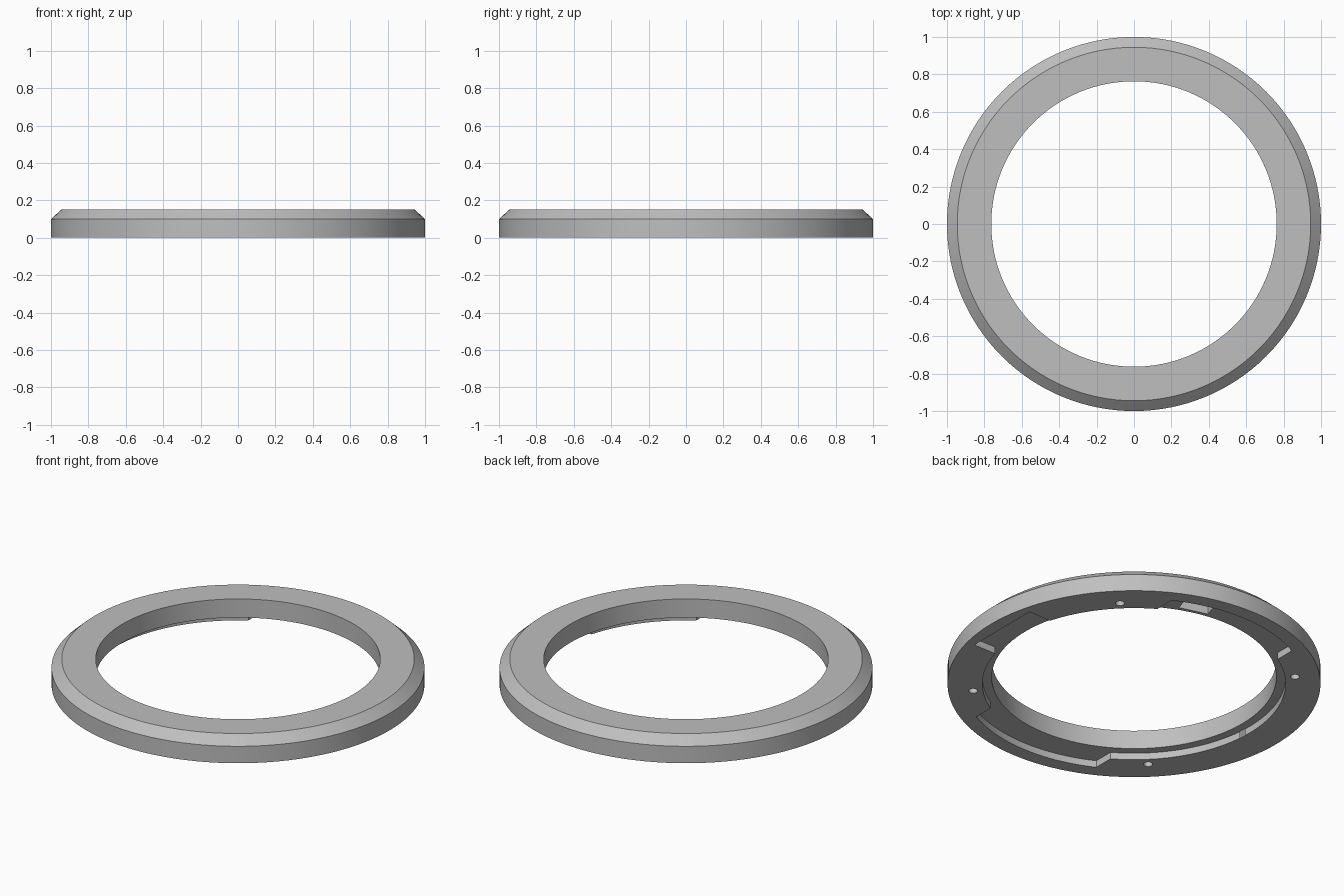
import bpy, bmesh
from math import pi, cos, sin, acos, asin, radians
from mathutils import Matrix, Vector

cube = bpy.data.objects.get("Cube")
if cube:
    bpy.data.objects.remove(cube, do_unlink=True)

SEGMENTS = 128
BORE, LEDGE, SLOT = 0.763, 0.813, 0.917   # radii
DEPTH = 0.04                              # depth of the underside recess
SLOT_HALF, NOTCH_HALF, NOTCH_X = 0.42, 0.23, 0.925

grey = bpy.data.materials.new("plain grey")
grey.use_nodes = True
colour = (0.52, 0.52, 0.52, 1)
grey.diffuse_color = colour
grey.node_tree.nodes["Principled BSDF"].inputs["Base Color"].default_value = colour


def make_object(name, bm):
    bmesh.ops.recalc_face_normals(bm, faces=bm.faces)
    mesh = bpy.data.meshes.new(name)
    bm.to_mesh(mesh)
    bm.free()
    mesh.materials.append(grey)
    obj = bpy.data.objects.new(name, mesh)
    bpy.context.collection.objects.link(obj)
    return obj


def lathe(name, profile):
    bm = bmesh.new()
    verts = [bm.verts.new((r, 0, z)) for r, z in profile]
    edges = [bm.edges.new((v, verts[i - 1])) for i, v in enumerate(verts)]
    bmesh.ops.spin(bm, geom=verts + edges, cent=(0, 0, 0), axis=(0, 0, 1),
                   angle=2 * pi, steps=SEGMENTS)
    bmesh.ops.remove_doubles(bm, verts=bm.verts, dist=1e-4)
    return make_object(name, bm)


def prism(name, outline, low, high):
    bm = bmesh.new()
    face = bm.faces.new([bm.verts.new((x, y, low)) for x, y in outline])
    top = bmesh.ops.extrude_face_region(bm, geom=[face])["geom"]
    bmesh.ops.translate(bm, vec=(0, 0, high - low),
                        verts=[g for g in top if isinstance(g, bmesh.types.BMVert)])
    return make_object(name, bm)


def arc(radius, start, end):
    steps = max(2, round((end - start) / (2 * pi) * SEGMENTS))
    angles = [start + (end - start) * i / steps for i in range(steps + 1)]
    return [(radius * cos(a), radius * sin(a)) for a in angles]


def cut(target, cutter):
    mod = target.modifiers.new("cut", 'BOOLEAN')
    mod.operation = 'DIFFERENCE'
    mod.solver = 'EXACT'
    mod.object = cutter
    bpy.context.view_layer.objects.active = target
    bpy.ops.object.modifier_apply(modifier=mod.name)
    bpy.data.objects.remove(cutter, do_unlink=True)


# Ring body with a chamfered outer top edge
ring = lathe("ring_body", [(BORE, 0), (1, 0), (1, 0.1), (0.945, 0.15), (BORE, 0.15)])

# Underside recess: round ledge, two wide curved slots, one square notch
inner, outer = acos(SLOT_HALF / LEDGE), acos(SLOT_HALF / SLOT)
notch = asin(NOTCH_HALF / LEDGE)
outline = [(NOTCH_X, -NOTCH_HALF), (NOTCH_X, NOTCH_HALF)]
outline += arc(LEDGE, notch, inner)
outline += arc(SLOT, outer, pi - outer)
outline += arc(LEDGE, pi - inner, pi + inner)
outline += arc(SLOT, pi + outer, 2 * pi - outer)
outline += arc(LEDGE, 2 * pi - inner, 2 * pi - notch)
cut(ring, prism("recess_cutter", outline, -0.05, DEPTH))

# Small latch pocket in the floor of the back slot
turn = Matrix.Rotation(radians(74), 2)
corners = [(0.782, -0.085), (0.86, -0.085), (0.86, 0.085), (0.782, 0.085)]
cut(ring, prism("pocket_cutter", [turn @ Vector(c) for c in corners], 0.02, 0.09))

# Four screw holes on the diagonals
for i in range(4):
    a = pi / 4 + i * pi / 2
    bm = bmesh.new()
    bmesh.ops.create_cone(bm, cap_ends=True, segments=24, radius1=0.024,
                          radius2=0.024, depth=0.1,
                          matrix=Matrix.Translation((0.866 * cos(a), 0.866 * sin(a), 0)))
    cut(ring, make_object("hole_cutter", bm))

# Smooth curved walls, keep edges crisp
bpy.ops.object.select_all(action='DESELECT')
ring.select_set(True)
bpy.context.view_layer.objects.active = ring
bpy.ops.object.shade_smooth_by_angle(angle=radians(30))
